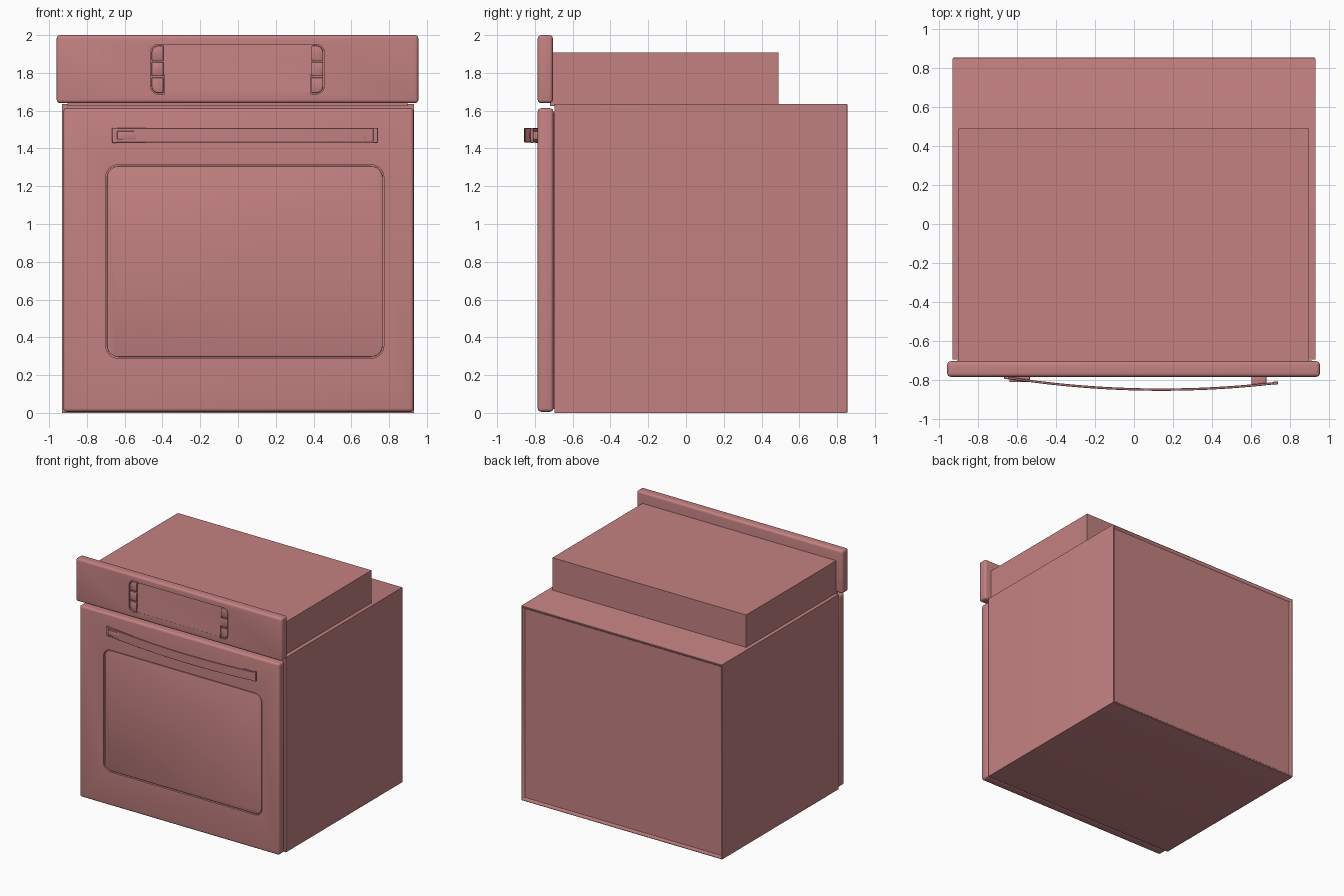
import bpy, bmesh, math

if "Cube" in bpy.data.objects:
    bpy.data.objects.remove(bpy.data.objects["Cube"])

COLOUR = (0.55, 0.22, 0.22, 1)
mat = bpy.data.materials.new("dusty rose")
mat.use_nodes = True
mat.diffuse_color = COLOUR
mat.node_tree.nodes["Principled BSDF"].inputs["Base Color"].default_value = COLOUR


def finish(name, bm, bevel=0.0, segments=3):
    """Turn a bmesh into a shaded object, with its bevel applied."""
    bmesh.ops.recalc_face_normals(bm, faces=bm.faces)
    mesh = bpy.data.meshes.new(name)
    bm.to_mesh(mesh)
    bm.free()
    ob = bpy.data.objects.new(name, mesh)
    bpy.context.collection.objects.link(ob)
    mesh.materials.append(mat)
    bpy.ops.object.select_all(action='DESELECT')
    ob.select_set(True)
    bpy.context.view_layer.objects.active = ob
    if bevel:
        mod = ob.modifiers.new("bevel", 'BEVEL')
        mod.width, mod.segments = bevel, segments
        mod.limit_method, mod.angle_limit = 'ANGLE', math.radians(40)
        bpy.ops.object.modifier_apply(modifier=mod.name)
    bpy.ops.object.shade_smooth_by_angle(angle=math.radians(35))
    return ob


def box_mesh(x, y, z):
    bm = bmesh.new()
    bmesh.ops.create_cube(bm, size=1)
    for v in bm.verts:
        for i, (a, b) in enumerate((x, y, z)):
            v.co[i] = a if v.co[i] < 0 else b
    return bm


def box(name, x, y, z, bevel=0.0, segments=3):
    return finish(name, box_mesh(x, y, z), bevel, segments)


def plate(name, x, z, y, radii, bevel=0.0):
    """Rounded rectangle facing the front; radii run from lower left round."""
    corners = [(x[0], z[0], 1, 1), (x[1], z[0], -1, 1),
               (x[1], z[1], -1, -1), (x[0], z[1], 1, -1)]
    bm = bmesh.new()
    verts = []
    for k, ((cx, cz, sx, sz), r) in enumerate(zip(corners, radii)):
        steps = 8 if r else 0
        for i in range(steps + 1):
            a = math.pi * (1 + k / 2) + (math.pi / 2) * i / max(steps, 1)
            verts.append(bm.verts.new((cx + r * (sx + math.cos(a)), y[0],
                                       cz + r * (sz + math.sin(a)))))
    face = bm.faces.new(verts)
    out = bmesh.ops.extrude_face_region(bm, geom=[face])
    for v in out["geom"]:
        if isinstance(v, bmesh.types.BMVert):
            v.co.y = y[1]
    return finish(name, bm, bevel, 2)


def cut(target, cutter):
    """Carve a cutter out of a part and discard the cutter."""
    bpy.context.view_layer.objects.active = target
    cutter.hide_render = True
    mod = target.modifiers.new("cut", 'BOOLEAN')
    mod.object, mod.operation, mod.solver = cutter, 'DIFFERENCE', 'EXACT'
    bpy.ops.object.modifier_apply(modifier=mod.name)
    bpy.data.objects.remove(cutter)
    bpy.ops.object.select_all(action='DESELECT')
    target.select_set(True)
    bpy.ops.object.shade_smooth_by_angle(angle=math.radians(35))


# Oven body with a rounded rim around a sunken back panel
bm = box_mesh((-0.932, 0.932), (-0.695, 0.86), (0, 1.635))
bm.normal_update()
back = max(bm.faces, key=lambda f: f.normal.y)
outer = list(back.edges)
bmesh.ops.inset_region(bm, faces=[back], thickness=0.035)
inner = list(back.edges)
bmesh.ops.translate(bm, verts=list(back.verts), vec=(0, -0.02, 0))
bmesh.ops.bevel(bm, geom=outer, offset=0.012, segments=3, profile=0.5, affect='EDGES')
finish("oven_body", bm)

# Raised housing behind the control panel
box("top_housing", (-0.902, 0.898), (-0.72, 0.49), (1.625, 1.907))

# Door with its window
door = box("door", (-0.925, 0.93), (-0.785, -0.702), (0.006, 1.613), 0.018, 4)
box("door_gasket", (-0.9, 0.9), (-0.71, -0.68), (0.02, 1.59))
cut(door, plate("window_cutter", (-0.70, 0.772), (0.29, 1.313), (-0.83, -0.767), [0.065] * 4))
plate("window_glass", (-0.693, 0.765), (0.297, 1.306), (-0.78, -0.766), [0.06] * 4, 0.003)

# Control panel with a display scoop and two button wells
panel = box("control_panel", (-0.96, 0.955), (-0.785, -0.705), (1.64, 2.0), 0.018, 4)
CENTRE = -0.003
scoop = box_mesh((CENTRE - 0.389, CENTRE + 0.389), (-0.83, -0.762), (1.70, 1.947))
for v in scoop.verts:
    if v.co.y > -0.8 and v.co.z < 1.8:
        v.co.y = -0.784
cut(panel, finish("scoop_cutter", scoop))

ROWS = [("lower", 1.694, 1.776), ("middle", 1.783, 1.858), ("upper", 1.865, 1.944)]
for side, s in (("right", -1), ("left", 1)):
    def span(a, b):
        return sorted((CENTRE + s * a, CENTRE + s * b))

    def outer_radii(low, high):
        return [low, 0, 0, high] if s < 0 else [0, low, high, 0]

    cut(panel, plate("well_cutter", span(0.386, 0.459), (1.688, 1.95),
                     (-0.83, -0.768), outer_radii(0.04, 0.04)))
    for row, low, high in ROWS:
        radii = outer_radii(0.036 if row == "lower" else 0.006,
                            0.036 if row == "upper" else 0.006)
        plate(f"{side}_{row}_button", span(0.391, 0.454), (low, high),
              (-0.783, -0.766), radii, 0.006)

# Bowed door handle
HALF, MID = 0.70, 0.038


def bow(x):
    t = (x - MID) / HALF
    return -0.85 - 0.014 * t + 0.048 * t * t


def bar(name, x0, x1, z, thick, steps):
    bm = bmesh.new()
    rings = []
    for i in range(steps + 1):
        x = x0 + (x1 - x0) * i / steps
        y = bow(x)
        rings.append([bm.verts.new((x, y + dy, h)) for dy, h in
                      ((-thick, z[0]), (thick, z[0]), (thick, z[1]), (-thick, z[1]))])
    for a, b in zip(rings, rings[1:]):
        for k in range(4):
            n = (k + 1) % 4
            bm.faces.new((a[k], a[n], b[n], b[k]))
    bm.faces.new(rings[0])
    bm.faces.new(rings[-1])
    return finish(name, bm, 0.002, 1)


bar("handle_bar", -0.65, 0.725, (1.432, 1.507), 0.006, 28)
bar("handle_right_cap", -0.667, -0.642, (1.43, 1.509), 0.008, 2)
bar("handle_left_cap", 0.715, 0.74, (1.43, 1.509), 0.008, 2)
box("handle_right_post", (-0.64, -0.535), (-0.812, -0.778), (1.447, 1.492), 0.004, 2)
box("handle_left_post", (0.603, 0.68), (-0.83, -0.778), (1.447, 1.492), 0.004, 2)
